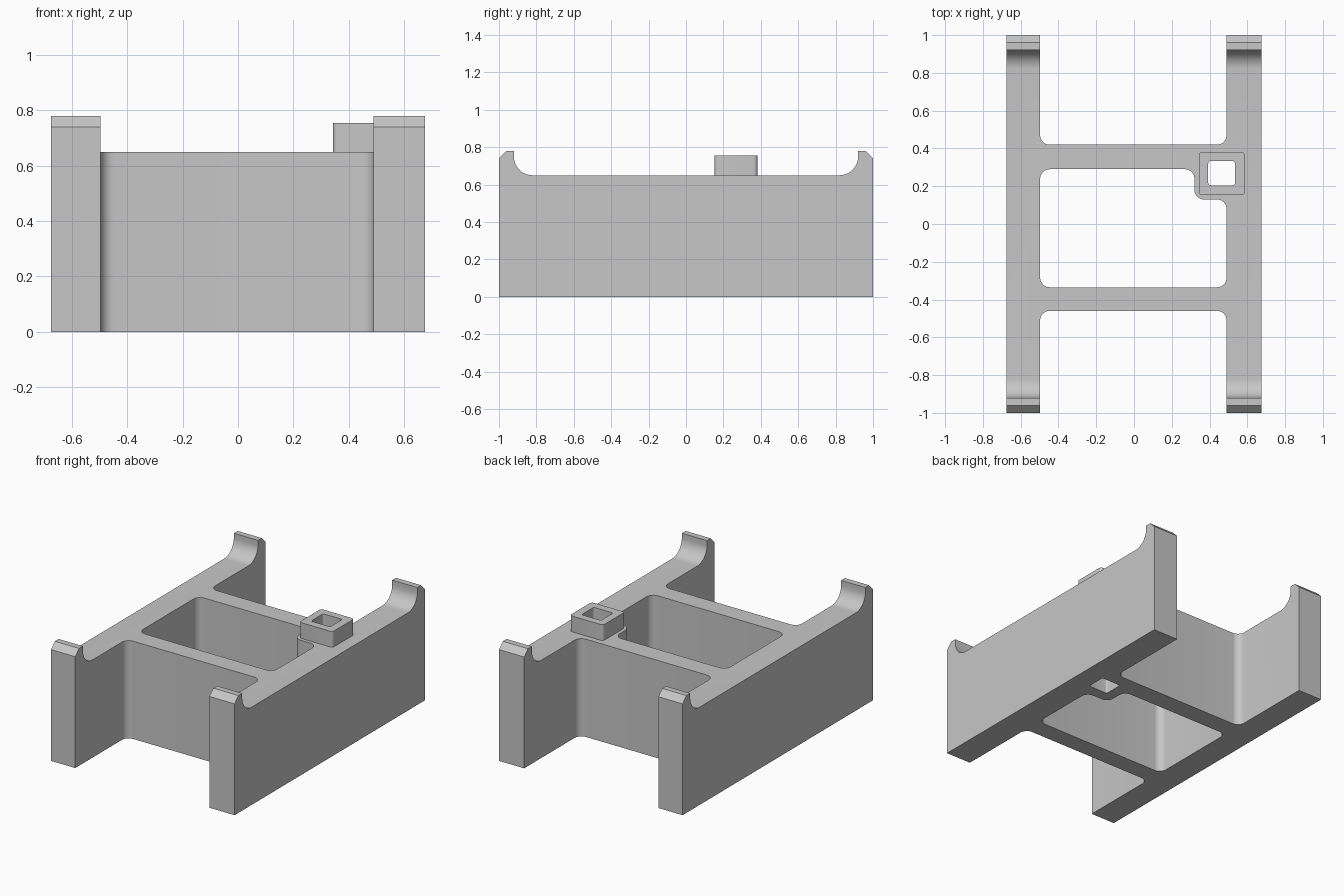
import bpy, bmesh, math
from mathutils import Vector

if "Cube" in bpy.data.objects:
    bpy.data.objects.remove(bpy.data.objects["Cube"])

gray = bpy.data.materials.new("light gray")
gray.diffuse_color = (0.57, 0.57, 0.57, 1)
gray.use_nodes = True
gray.node_tree.nodes["Principled BSDF"].inputs["Base Color"].default_value = gray.diffuse_color


def rounded(points, radius, steps=8):
    """Outline with every right-angled corner turned into an arc."""
    out = []
    n = len(points)
    for i in range(n):
        p = Vector(points[i])
        a = (Vector(points[i - 1]) - p).normalized()
        b = (Vector(points[(i + 1) % n]) - p).normalized()
        center = p + (a + b) * radius
        for k in range(steps + 1):
            t = math.pi / 2 * k / steps
            out.append(center - b * radius * math.cos(t) - a * radius * math.sin(t))
    return out


def rect(x0, x1, y0, y1):
    return [(x0, y0), (x1, y0), (x1, y1), (x0, y1)]


def prism(name, base, depth):
    """Extrude a closed 3D outline by a vector."""
    bm = bmesh.new()
    face = bm.faces.new([bm.verts.new(p) for p in base])
    ext = bmesh.ops.extrude_face_region(bm, geom=[face])
    bmesh.ops.translate(bm, vec=depth,
                        verts=[v for v in ext["geom"] if isinstance(v, bmesh.types.BMVert)])
    bmesh.ops.recalc_face_normals(bm, faces=bm.faces)
    mesh = bpy.data.meshes.new(name)
    bm.to_mesh(mesh)
    bm.free()
    mesh.materials.append(gray)
    obj = bpy.data.objects.new(name, mesh)
    bpy.context.collection.objects.link(obj)
    return obj


def upright(name, outline, z0, z1):
    return prism(name, [(x, y, z0) for x, y in outline], (0, 0, z1 - z0))


def combine(target, tool, operation):
    """Apply a boolean and remove the tool."""
    mod = target.modifiers.new(operation, 'BOOLEAN')
    mod.object, mod.operation, mod.solver = tool, operation, 'EXACT'
    bpy.context.view_layer.objects.active = target
    bpy.ops.object.modifier_apply(modifier=mod.name)
    bpy.data.objects.remove(tool)


# Side profile: flat deck rising to a curved, chamfered lip at each end
half = [(1, 0), (1, 0.74), (0.96, 0.78), (0.92, 0.78)]
for k in range(13):
    t = math.pi / 2 * k / 12
    half.append((0.82 + 0.10 * math.cos(t), 0.75 - 0.10 * math.sin(t)))
profile = half + [(-y, z) for y, z in reversed(half)]
frame = prism("frame", [(-0.675, y, z) for y, z in profile], (1.35, 0, 0))

# Openings between the rails: front bay, rear bay and centre window
LEFT, RIGHT = -0.497, 0.49
window = [(LEFT, -0.335), (RIGHT, -0.335), (RIGHT, 0.13),
          (0.32, 0.13), (0.32, 0.29), (LEFT, 0.29)]
for name, outline in (("front_bay", rect(LEFT, RIGHT, -1.3, -0.46)),
                      ("rear_bay", rect(LEFT, RIGHT, 0.42, 1.3)),
                      ("centre_window", window)):
    combine(frame, upright(name, rounded(outline, 0.05), -0.1, 1), 'DIFFERENCE')

# Raised square socket with a hole through the full height
socket = upright("socket", rounded(rect(0.343, 0.588, 0.153, 0.382), 0.02, 5), 0.60, 0.755)
combine(frame, socket, 'UNION')
hole = upright("socket_hole", rounded(rect(0.393, 0.535, 0.205, 0.333), 0.012, 4), -0.1, 1)
combine(frame, hole, 'DIFFERENCE')

# Smooth fillets, crisp edges
bpy.ops.object.select_all(action='DESELECT')
frame.select_set(True)
bpy.context.view_layer.objects.active = frame
bpy.ops.object.shade_smooth_by_angle(angle=math.radians(30))
